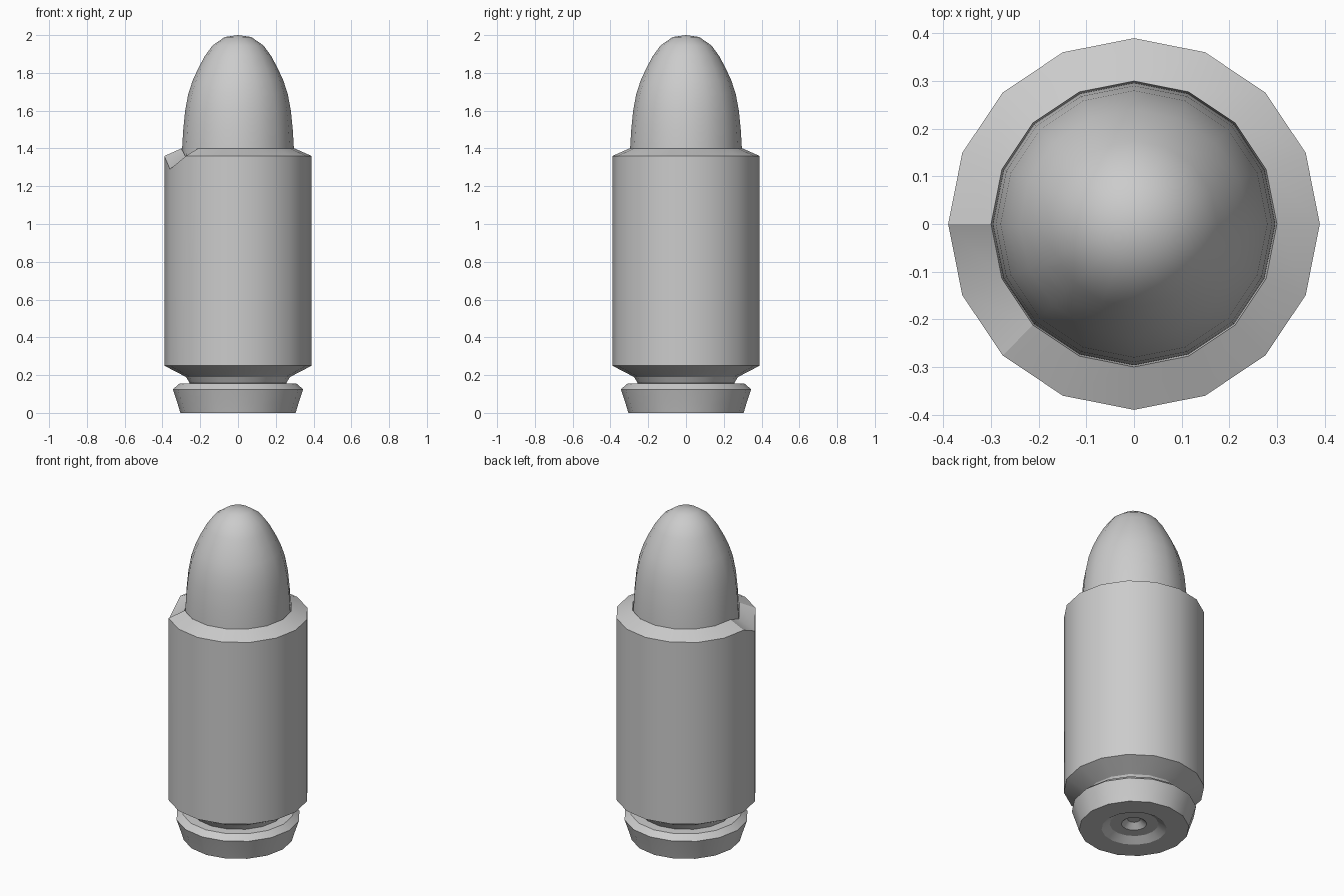
import bpy, bmesh, math

if "Cube" in bpy.data.objects:
    bpy.data.objects.remove(bpy.data.objects["Cube"])

SIDES = 16

grey = bpy.data.materials.new("plain grey")
grey.diffuse_color = (0.6, 0.6, 0.6, 1)
grey.use_nodes = True
grey.node_tree.nodes["Principled BSDF"].inputs["Base Color"].default_value = grey.diffuse_color


def lathe(name, profile, angle=30, dents=()):
    """Revolve (radius, z) points, listed bottom to top; radius 0 makes a pole.
    dents: (ring, side, drop) lowers single vertices."""
    bm = bmesh.new()
    rings = []
    for r, z in profile:
        if r == 0:
            rings.append([bm.verts.new((0, 0, z))] * SIDES)
        else:
            rings.append([bm.verts.new((r * math.cos(2 * math.pi * i / SIDES),
                                        r * math.sin(2 * math.pi * i / SIDES), z))
                          for i in range(SIDES)])
    for ring, side, drop in dents:
        rings[ring][side].co.z -= drop
    for a, b in zip(rings, rings[1:]):
        for i in range(SIDES):
            j = (i + 1) % SIDES
            quad = list(dict.fromkeys((a[i], a[j], b[j], b[i])))
            bm.faces.new(quad)
    bmesh.ops.recalc_face_normals(bm, faces=bm.faces)
    mesh = bpy.data.meshes.new(name)
    bm.to_mesh(mesh)
    bm.free()
    mesh.materials.append(grey)
    obj = bpy.data.objects.new(name, mesh)
    bpy.context.collection.objects.link(obj)
    bpy.ops.object.select_all(action='DESELECT')
    obj.select_set(True)
    bpy.context.view_layer.objects.active = obj
    bpy.ops.object.shade_smooth_by_angle(angle=math.radians(angle))
    return obj


# Case: recessed base with dimple, rim, groove, body and shoulder with a dent
case_profile = [
    (0, 0.06), (0.035, 0.06), (0.07, 0.03),              # dimple
    (0.135, 0.03), (0.18, 0.005),                        # recess
    (0.305, 0.005), (0.32, 0.05), (0.345, 0.125), (0.31, 0.155),  # rim
    (0.255, 0.157), (0.275, 0.19),                       # groove
    (0.39, 0.25), (0.39, 1.36), (0.30, 1.40),            # body and shoulder
    (0.285, 1.33),                                       # mouth lip
]
case_profile = [(r, 0 if z == 0.005 else z) for r, z in case_profile]
lathe("case", case_profile, 30, dents=[(12, 9, 0.07), (13, 9, 0.045)])

# Bullet tip: smooth ogive seated in the case mouth
lathe("bullet_tip", [
    (0, 1.30), (0.298, 1.30), (0.296, 1.40), (0.29, 1.50), (0.28, 1.60),
    (0.263, 1.69), (0.24, 1.76), (0.21, 1.825), (0.175, 1.89),
    (0.135, 1.945), (0.07, 1.99), (0, 2.0)], 40)
